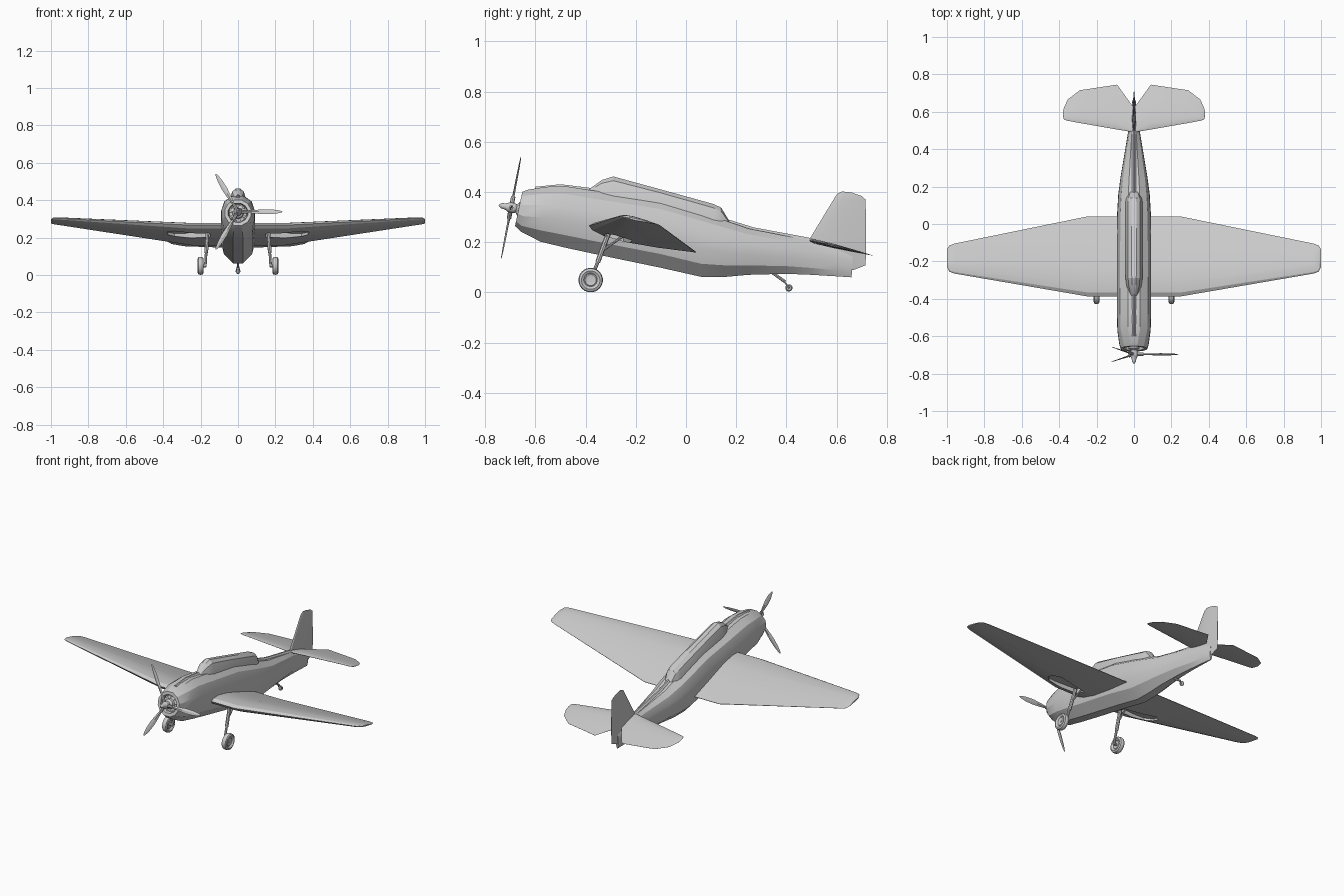
import bpy, bmesh, math
from mathutils import Vector

if "Cube" in bpy.data.objects:
    bpy.data.objects.remove(bpy.data.objects["Cube"])

grey = bpy.data.materials.new("plain grey")
grey.use_nodes = True
grey.diffuse_color = (0.6, 0.6, 0.6, 1)
grey.node_tree.nodes["Principled BSDF"].inputs["Base Color"].default_value = grey.diffuse_color
parts = []


def loft(name, rings):
    """Skin a list of equal-length point rings and cap both ends."""
    bm = bmesh.new()
    rows = [[bm.verts.new(p) for p in ring] for ring in rings]
    n = len(rows[0])
    for a, b in zip(rows, rows[1:]):
        for i in range(n):
            j = (i + 1) % n
            bm.faces.new((a[i], a[j], b[j], b[i]))
    bm.faces.new(rows[0])
    bm.faces.new(rows[-1])
    bmesh.ops.remove_doubles(bm, verts=bm.verts, dist=1e-5)
    bmesh.ops.recalc_face_normals(bm, faces=bm.faces)
    mesh = bpy.data.meshes.new(name)
    bm.to_mesh(mesh)
    bm.free()
    mesh.materials.append(grey)
    ob = bpy.data.objects.new(name, mesh)
    bpy.context.collection.objects.link(ob)
    parts.append(ob)
    return ob


def lathe(name, profile, origin, axis, sides=16):
    """Turn (distance, radius) pairs around an axis."""
    axis, origin = Vector(axis).normalized(), Vector(origin)
    u = axis.orthogonal().normalized()
    v = axis.cross(u)
    turn = [math.tau * i / sides for i in range(sides)]
    return loft(name, [[origin + axis * d + (u * math.cos(a) + v * math.sin(a)) * r
                        for a in turn] for d, r in profile])


def rod(name, a, b, r, sides=8):
    a, b = Vector(a), Vector(b)
    return lathe(name, [(0, r), ((b - a).length, r)], a, b - a, sides)


FOIL = [(0, 0), (.04, .5), (.15, .9), (.35, 1), (.65, .65), (1, .04),
        (1, -.04), (.65, -.6), (.35, -.9), (.15, -.8), (.04, -.45)]


def foil(lead, trail, thick, normal):
    """Aerofoil ring between a leading and a trailing point."""
    lead, trail, normal = Vector(lead), Vector(trail), Vector(normal)
    return [lead.lerp(trail, c) + normal * h * thick for c, h in FOIL]


# Fuselage: round cowl blending into a deep, narrow-bottomed body
ROUND = [(.26, .017), (.71, .147), (.97, .37), (.97, .63), (.71, .853), (.26, .983)]
BODY = [(.3, 0), (.85, .2), (1, .43), (.98, .66), (.8, .86), (.36, .985)]


def section(shape, yt, zt, yb, zb, w):
    half = [(x * w, yb + (yt - yb) * t, zb + (zt - zb) * t) for x, t in shape]
    return half + [(-x, y, z) for x, y, z in reversed(half)]


cowl = [(-.615, .38, -.635, .285, .05), (-.655, .385, -.677, .28, .054),
        (-.652, .403, -.682, .262, .072), (-.63, .412, -.66, .24, .08)]
hull = [(-.56, .424, -.58, .202, .089), (-.48, .427, -.48, .178, .092),
        (-.36, .408, -.36, .152, .092), (-.1, .37, -.1, .098, .092),
        (.06, .322, .06, .062, .09), (.16, .288, .16, .062, .084),
        (.25, .257, .25, .07, .072), (.4, .227, .4, .074, .047),
        (.5, .207, .5, .07, .03), (.6, .18, .6, .064, .018), (.665, .15, .66, .06, .008)]
loft("fuselage", [section(ROUND, *s) for s in cowl] + [section(BODY, *s) for s in hull])

# Long canopy
HOOD = [(1, 0), (.92, .45), (.66, .85), (.25, 1)]
canopy = [(-.385, .412, .385, .02), (-.335, .448, .36, .042), (-.29, .462, .35, .048),
          (-.1, .41, .32, .05), (.11, .352, .25, .05), (.14, .338, .24, .044),
          (.172, .285, .24, .03)]
loft("canopy", [section(HOOD, y, zt, y, zb, w) for y, zt, zb, w in canopy])

# Raised rear spine and nose ridge
for name, path in (("rear_spine", [(.16, .293), (.27, .259), (.5, .216), (.56, .2)]),
                   ("nose_ridge", [(-.6, .421), (-.5, .431), (-.37, .415)])):
    loft(name, [section(HOOD, y, z, y, z - .05, .016) for y, z in path])

# Wing: flat centre, raised tapered outer panels
UP = (0, .24, .97)
wing_half = [(.25, -.387, .266, .04, .16, .032), (.96, -.265, .303, -.105, .268, .012),
             (.988, -.255, .303, -.115, .272, .009), (1, -.23, .297, -.135, .276, .004)]
full = [(-x, *r) for x, *r in reversed(wing_half)] + wing_half
wing = loft("wing", [foil((x, yl, zl), (x, yt, zt), t, UP) for x, yl, zl, yt, zt, t in full])

# Wheel wells cut into the underside
WELL = [(.15, -.315), (.28, -.325), (.34, -.32), (.38, -.285),
        (.375, -.24), (.34, -.215), (.28, -.22), (.15, -.25)]
for s in (-1, 1):
    cutter = loft("well_cutter", [[(s * x, y, z - .25 * (y + .28)) for x, y in WELL]
                                  for z in (.15, .238)])
    parts.remove(cutter)
    cutter.hide_render = True
    mod = wing.modifiers.new("well", "BOOLEAN")
    mod.operation, mod.solver, mod.object = "DIFFERENCE", "EXACT", cutter
    bpy.context.view_layer.objects.active = wing
    bpy.ops.object.modifier_apply(modifier=mod.name)
    bpy.data.objects.remove(cutter)

# Tailplane, with a notch for the rudder
def tail_z(y):
    return .208 - .24 * (y - .49)


tail_half = [(0, .49, .62, .009), (.09, .505, .745, .009), (.29, .54, .715, .006),
             (.355, .552, .665, .005), (.375, .558, .62, .003), (.379, .575, .605, .001)]
for side, s in (("left", 1), ("right", -1)):
    loft(side + "_tailplane", [foil((s * x, a, tail_z(a)), (s * x, b, tail_z(b)), t, UP)
                               for x, a, b, t in tail_half])

# Fin and rudder
fin = [(.09, .6, .09, .67, .006), (.108, .55, .108, .716, .009), (.205, .488, .205, .718, .011),
       (.36, .582, .37, .716, .006), (.392, .602, .384, .7, .004), (.402, .622, .398, .66, .002)]
loft("fin", [foil((0, a, z), (0, b, zb), t, (1, 0, 0)) for z, a, zb, b, t in fin])

# Engine and spinner on the raised thrust line
TILT = math.radians(11)
axis = Vector((0, -math.cos(TILT), math.sin(TILT)))
up = Vector((0, math.sin(TILT), math.cos(TILT)))
hub = Vector((0, -.697, .338))
lathe("engine", [(-.075, .046), (-.05, .046), (-.046, .03), (-.03, .028), (-.02, .014)], hub, axis)
lathe("spinner", [(-.03, .012), (-.014, .02), (.008, .02), (.022, .013), (.04, .01), (.05, .003)],
      hub, axis)
for i in range(9):
    a = math.tau * i / 9
    out = up * math.cos(a) + Vector((math.sin(a), 0, 0))
    base = hub - axis * .055
    rod("engine_cylinder", base + out * .025, base + out * .049, .01)

# Three pitched propeller blades
BLADE = [(.015, .014, .006), (.055, .014, .005), (.085, .02, .004), (.14, .029, .003),
         (.19, .025, .002), (.225, .014, .002), (.238, .004, .001)]
for i in range(3):
    a = math.tau * i / 3
    out = Vector((math.cos(a), 0, 0)) + up * math.sin(a)
    tangent = axis.cross(out) * -1
    pitch = math.radians(14)
    chord = tangent * math.cos(pitch) + axis * math.sin(pitch)
    face = out.cross(chord)
    loft("propeller_blade", [[hub + out * r + chord * c / 2, hub + out * r + face * t,
                              hub + out * r - chord * c / 2, hub + out * r - face * t]
                             for r, c, t in BLADE])
    rod("blade_root", hub, hub + out * .05, .009)

# Main landing gear
TYRE = [(-.008, .01), (-.01, .022), (-.007, .026), (-.012, .03), (-.016, .037), (-.012, .046),
        (0, .049), (.012, .046), (.016, .037), (.012, .03), (.007, .026), (.01, .022), (.008, .01)]
for side, s in (("left", 1), ("right", -1)):
    lathe(side + "_wheel", TYRE, (s * .2, -.38, .049), (1, 0, 0), 20)
    rod(side + "_axle", (s * .172, -.38, .049), (s * .21, -.38, .049), .008)
    rod(side + "_lower_strut", (s * .175, -.382, .045), (s * .17, -.35, .125), .007)
    rod(side + "_upper_strut", (s * .17, -.352, .12), (s * .162, -.308, .24), .01)
    rod(side + "_brace", (s * .168, -.335, .165), (s * .16, -.25, .225), .005)

# Tail wheel
lathe("tail_wheel", [(-.005, .004), (-.008, .01), (0, .0145), (.008, .01), (.005, .004)],
      (0, .41, .018), (1, 0, 0), 14)
rod("tail_strut", (0, .345, .078), (0, .395, .042), .006)
for s in (-1, 1):
    rod("tail_fork", (s * .004, .39, .045), (s * .011, .412, .016), .003)

# Soft shading with crisp edges
bpy.ops.object.select_all(action="DESELECT")
for ob in parts:
    ob.select_set(True)
bpy.context.view_layer.objects.active = wing
bpy.ops.object.shade_smooth_by_angle(angle=math.radians(20))
